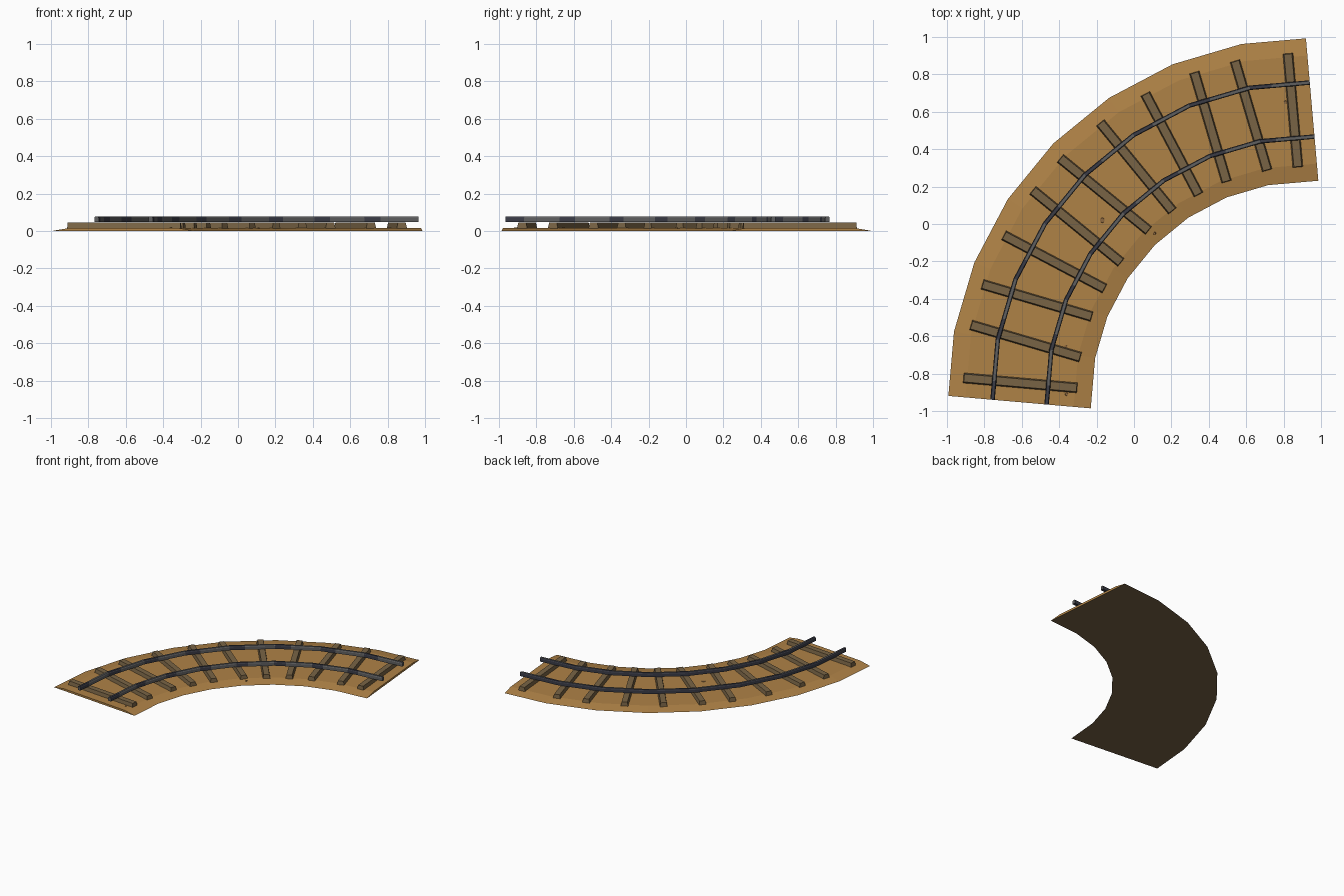
import bpy, bmesh, math
from mathutils import Vector, Matrix

if "Cube" in bpy.data.objects:
    bpy.data.objects.remove(bpy.data.objects["Cube"])

CX, CY = 0.933, -0.933        # centre of the bend
R = 1.545                     # radius of the track centre line
STEP = 11.43                  # degrees per straight segment
SEGS = 8
START = 45 - STEP * SEGS / 2


def mat(name, rgb):
    m = bpy.data.materials.new(name)
    m.diffuse_color = (*rgb, 1)
    m.use_nodes = True
    m.node_tree.nodes["Principled BSDF"].inputs["Base Color"].default_value = m.diffuse_color
    return m


DIRT = mat("tan_dirt", (0.43, 0.225, 0.062))
WOOD = mat("brown_wood", (0.19, 0.127, 0.060))
SPOT = mat("dark_dirt", (0.27, 0.14, 0.05))
STEEL = mat("grey_steel", (0.115, 0.115, 0.118))
DARK = mat("dark_steel", (0.043, 0.045, 0.062))


def outward(deg):
    a = math.radians(deg)
    return Vector((-math.cos(a), math.sin(a), 0))


def frame(t):
    """Path point and mitred sideways direction at t segments along the path."""
    k = min(int(t), SEGS - 1)
    f = t - k
    a, b = (outward(START + STEP * i) * R for i in (k, k + 1))
    seg_dir = outward(START + STEP * (k + 0.5))
    side = seg_dir
    if f < 1e-6 and 0 < k:
        side = outward(START + STEP * k) / math.cos(math.radians(STEP / 2))
    return Vector((CX, CY, 0)) + a.lerp(b, f), side


def make(name, bm, mats):
    bmesh.ops.recalc_face_normals(bm, faces=bm.faces)
    me = bpy.data.meshes.new(name)
    bm.to_mesh(me)
    bm.free()
    for m in mats:
        me.materials.append(m)
    ob = bpy.data.objects.new(name, me)
    bpy.context.collection.objects.link(ob)
    return ob


def sweep(name, profile, stations, mats, rule):
    """Sweep a closed (offset, z) profile; rule(station, side) picks the material."""
    bm = bmesh.new()
    rings = []
    for t in stations:
        p, s = frame(t)
        rings.append([bm.verts.new(p + s * d + Vector((0, 0, z))) for d, z in profile])
    n = len(profile)
    for i in range(len(rings) - 1):
        for j in range(n):
            q = (j + 1) % n
            f = bm.faces.new((rings[i][j], rings[i][q], rings[i + 1][q], rings[i + 1][j]))
            f.material_index = rule(i, j)
    bm.faces.new(rings[0])
    bm.faces.new(rings[-1])
    return make(name, bm, mats)


# Dirt bed with sloping shoulders and a brown underside
sweep("dirt_bed", [(-0.382, 0), (0.382, 0), (0.29, 0.016), (-0.29, 0.016)],
      range(SEGS + 1), [DIRT, WOOD], lambda i, j: 1 if j == 0 else 0)

# Rails, with a dark patch at the start of every segment
stations = [k + f for k in range(SEGS) for f in (0, 0.33)] + [SEGS]
for name, off in (("outer_rail", 0.145), ("inner_rail", -0.145)):
    prof = [(off + d, z) for d, z in ((-0.012, 0.047), (0.012, 0.047), (0.012, 0.070),
                                      (0.008, 0.078), (-0.008, 0.078), (-0.012, 0.070))]
    sweep(name, prof, stations, [STEEL, DARK],
          lambda i, j: 0 if i % 2 == 1 and j in (3, 4, 5) else 1)

# Sleepers, each square to the segment it lies on
for i in range(11):
    deg = 45 + 8.38 * (i - 5)
    seg = math.ceil((deg - START) / STEP - 1e-4) - 1
    if i == 1:
        seg = 1
    turn = math.radians(180 - (START + STEP * (seg + 0.5)))
    bm = bmesh.new()
    bmesh.ops.create_cube(bm, size=1)
    for v in bm.verts:
        top = v.co.z > 0
        v.co = Vector((v.co.x * (0.604 if top else 0.61),
                       v.co.y * (0.042 if top else 0.056),
                       0.044 if top else 0.012))
    ob = make(f"sleeper_{i + 1}", bm, [WOOD])
    pos = Vector((CX, CY, 0)) + outward(deg) * (R - 0.002)
    ob.matrix_world = Matrix.Translation(pos) @ Matrix.Rotation(turn, 4, 'Z')

# Small dark spots on the dirt
bm = bmesh.new()
for x, y, r in ((-0.17, 0.02, 0.016), (0.81, 0.65, 0.012), (0.11, -0.05, 0.008),
                (-0.365, -0.655, 0.009), (-0.36, -0.91, 0.010)):
    bmesh.ops.create_cone(bm, cap_ends=True, segments=6, radius1=r, radius2=r * 0.8,
                          depth=0.004, matrix=Matrix.Translation((x, y, 0.0155)))
make("dirt_spots", bm, [SPOT])
